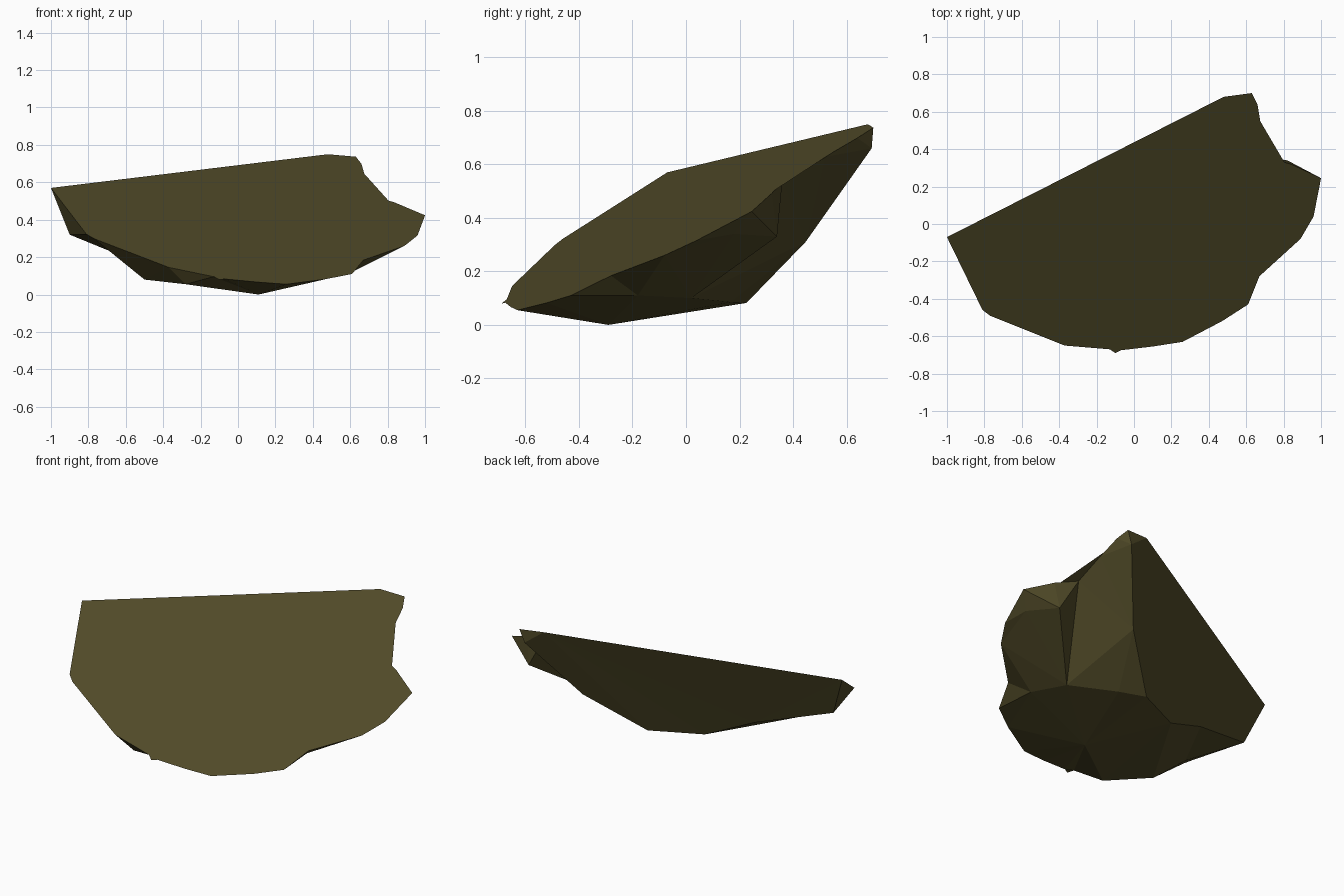
import bpy
import bmesh
from mathutils import Vector
from mathutils.geometry import delaunay_2d_cdt

cube = bpy.data.objects.get("Cube")
if cube:
    bpy.data.objects.remove(cube)

# Tilted cleaved plane: height over the ground and its normal
SLOPE_X, SLOPE_Y, BASE = -0.161, 0.5575, 0.448
normal = Vector((-SLOPE_X, -SLOPE_Y, 1)).normalized()


def on_plane(x, y):
    return Vector((x, y, BASE + SLOPE_X * x + SLOPE_Y * y))


# Rim of the cleaved top, going around from the left tip
rim = [on_plane(x, y) for x, y in (
    (-1, -.07), (.48, .68), (.63, .70), (.66, .64), (.68, .52), (.70, .36),
    (.84, .32), (1, .245), (.96, .04), (.89, -.08), (.67, -.28),
    (.61, -.43), (.47, -.52), (.26, -.63), (.1, -.655), (-.07, -.675),
    (-.1, -.69), (-.13, -.67), (-.37, -.65), (-.77, -.49), (-.81, -.46))]

# Lower edge of the flat broken back
back_edge = [Vector(p) for p in (
    (-.9, -.13, .32), (-.47, .01, .2), (-.19, .09, .083),
    (.1, .226, .082), (.38, .447, .31), (.6, .694, .66))]

# Crease between the belly and the steeper flank
belly_crease = [Vector(p) for p in (
    (.25, .167, .085), (.5, .02, .1), (.59, -.18, .11))]

# Loose corners of the belly, then of the notched flank
belly = [Vector(p) for p in (
    (.11, -.29, 0), (-.5, -.43, .08), (-.68, -.37, .23), (-.28, -.6, .055))]
flank = [Vector(p) for p in ((.82, .34, .33), (.93, .18, .34))]

points = rim + back_edge + belly_crease + belly + flank


def chain(indices):
    return list(zip(indices, indices[1:]))


# Creases that the faceted underside must follow
n = len(rim)
back_ids = list(range(n, n + len(back_edge)))
crease_start = back_ids[-1] + 1
crease_ids = list(range(crease_start, crease_start + len(belly_crease)))
notch = points.index(flank[0])
creases = chain(list(range(n)) + [0])
creases += chain([0] + back_ids + [2])
creases += chain([back_ids[3]] + crease_ids + [11])
creases += [(notch, 5), (notch, 6), (notch, back_ids[-1])]

# Spread the facets over the cleaved plane, seen along its normal
axis_u = normal.orthogonal().normalized()
axis_v = normal.cross(axis_u)
flat = [Vector((p.dot(axis_u), p.dot(axis_v))) for p in points]
coords, _, facets, origins, _, _ = delaunay_2d_cdt(flat, creases, [], 1, 1e-5)

bm = bmesh.new()
verts = []
for co, source in zip(coords, origins):
    if source:
        verts.append(bm.verts.new(points[source[0]]))
    else:
        q = axis_u * co.x + axis_v * co.y
        q += normal * (BASE * normal.z)
        verts.append(bm.verts.new(q))
for facet in facets:
    bm.faces.new([verts[i] for i in facet])

# Close the shell with the single flat top face
where = {i: v for v, source in zip(verts, origins) for i in source}
bm.faces.new([where[i] for i in range(n)])
bmesh.ops.recalc_face_normals(bm, faces=bm.faces)

mesh = bpy.data.meshes.new("rock_shard")
bm.to_mesh(mesh)
bm.free()

# One dark olive stone colour
stone = bpy.data.materials.new("dark_olive_stone")
stone.use_nodes = True
colour = (.080, .068, .021, 1)
stone.diffuse_color = colour
shader = stone.node_tree.nodes["Principled BSDF"]
shader.inputs["Base Color"].default_value = colour
shader.inputs["Roughness"].default_value = 0.9
mesh.materials.append(stone)

shard = bpy.data.objects.new("rock_shard", mesh)
bpy.context.collection.objects.link(shard)
